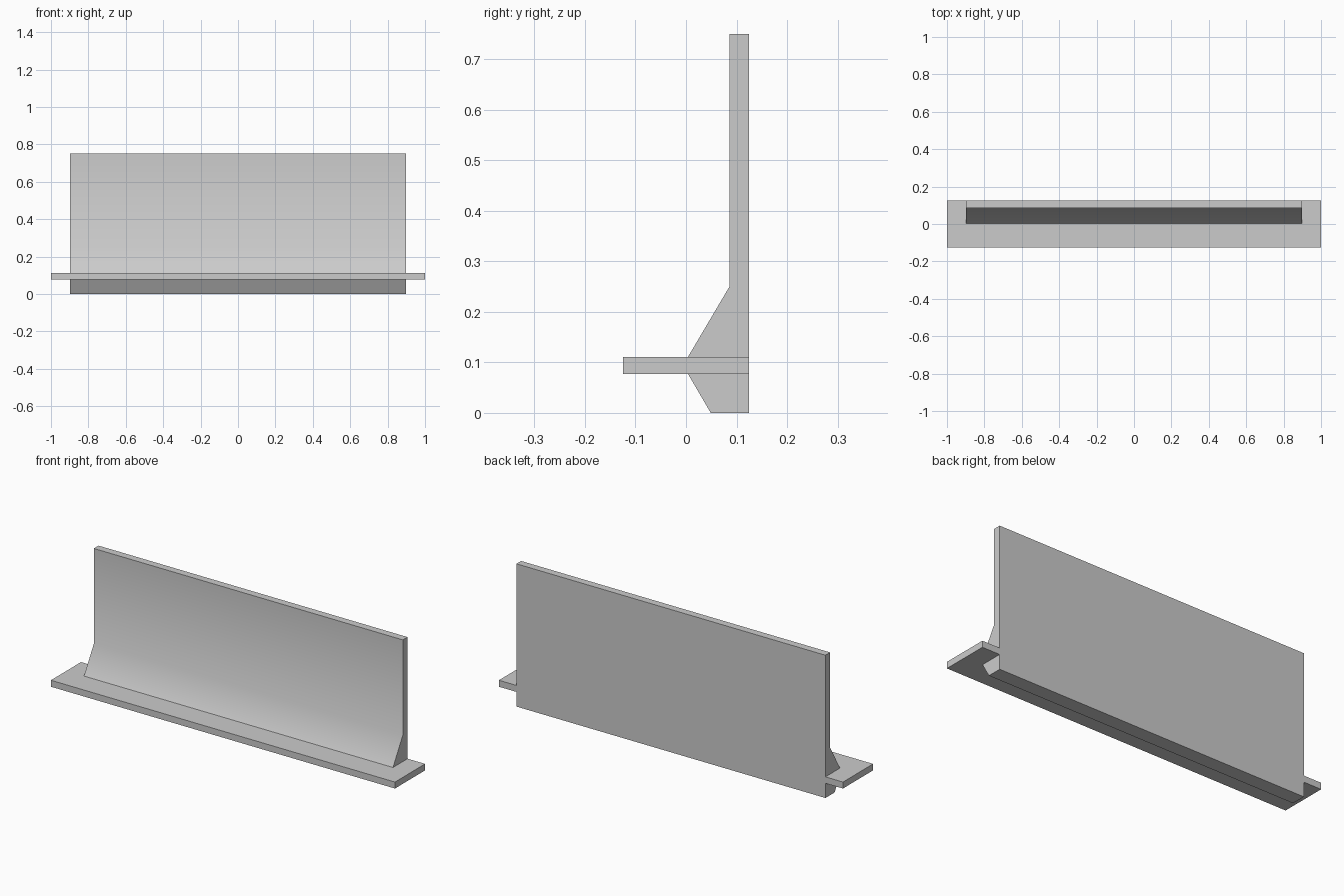
import bpy
import bmesh
from math import radians

cube = bpy.data.objects.get("Cube")
if cube:
    bpy.data.objects.remove(cube, do_unlink=True)

grey = bpy.data.materials.new("light grey")
grey.use_nodes = True
grey.diffuse_color = (0.6, 0.6, 0.6, 1)
grey.node_tree.nodes["Principled BSDF"].inputs["Base Color"].default_value = grey.diffuse_color


def extrude_profile(name, profile, half_width):
    """Sweep a closed (y, z) profile along x, centred on x = 0."""
    bm = bmesh.new()
    face = bm.faces.new([bm.verts.new((-half_width, y, z)) for y, z in profile])
    swept = bmesh.ops.extrude_face_region(bm, geom=[face], use_keep_orig=True)
    verts = [g for g in swept["geom"] if isinstance(g, bmesh.types.BMVert)]
    bmesh.ops.translate(bm, verts=verts, vec=(2 * half_width, 0, 0))
    bmesh.ops.recalc_face_normals(bm, faces=bm.faces)
    mesh = bpy.data.meshes.new(name)
    bm.to_mesh(mesh)
    bm.free()
    mesh.materials.append(grey)
    obj = bpy.data.objects.new(name, mesh)
    bpy.context.collection.objects.link(obj)
    bpy.ops.object.select_all(action="DESELECT")
    obj.select_set(True)
    bpy.context.view_layer.objects.active = obj
    # Softens only the shallow crease above the sloped foot
    bpy.ops.object.shade_smooth_by_angle(angle=radians(40))
    return obj


BACK = 0.125
FOOT = 0.004          # front of the foot where it meets the plate
LOW, HIGH = 0.077, 0.111   # underside and top of the plate

# Upright panel with its sloped foot
extrude_profile("upright_panel", [(BACK, HIGH), (BACK, 0.75), (0.086, 0.75),
                                  (0.086, 0.25), (FOOT, HIGH)], 0.898)
# Wide flat plate
extrude_profile("base_plate", [(BACK, LOW), (BACK, HIGH), (-BACK, HIGH), (-BACK, LOW)], 1)
# Tapered keel under the plate
extrude_profile("lower_keel", [(BACK, 0), (BACK, LOW), (FOOT, LOW), (0.049, 0)], 0.898)
